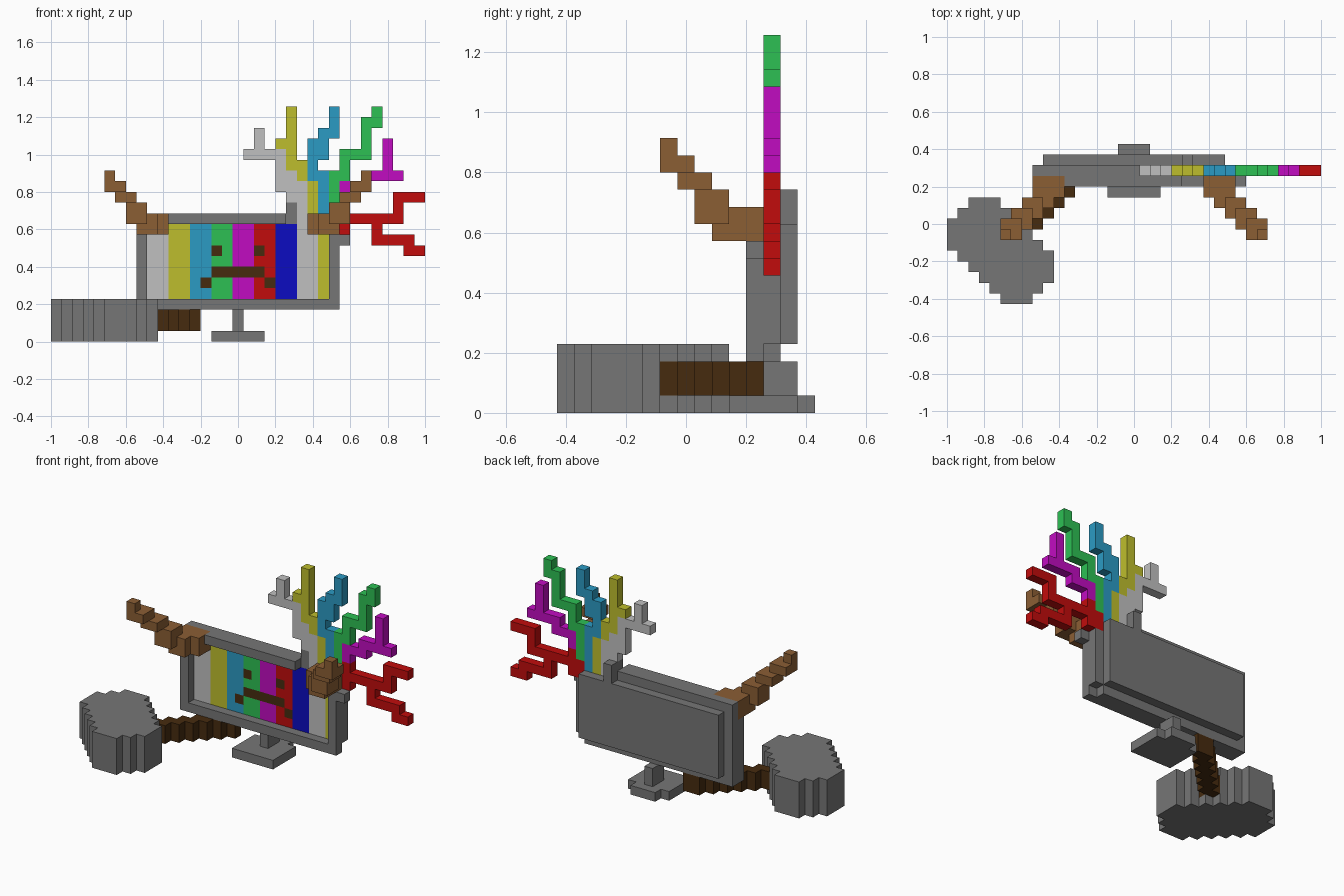
import bpy, bmesh
from mathutils import Vector

if "Cube" in bpy.data.objects:
    bpy.data.objects.remove(bpy.data.objects["Cube"], do_unlink=True)

U = 2 / 35                                  # block size
ORIGIN = Vector((-1, -7.5 * U, 0))


def srgb(c):
    c /= 255
    return c / 12.92 if c <= 0.04045 else ((c + 0.055) / 1.055) ** 2.4


COLOURS = {
    "grey": (118, 118, 118), "light_grey": (192, 192, 192),
    "yellow": (190, 190, 45), "sky_blue": (43, 155, 196),
    "green": (45, 192, 84), "magenta": (193, 12, 193),
    "red": (193, 12, 12), "deep_blue": (12, 12, 193),
    "brown": (139, 94, 52), "dark_brown": (70, 43, 15),
}
MATS = {}
for name, rgb in COLOURS.items():
    m = bpy.data.materials.new(name)
    m.use_nodes = True
    col = (*[srgb(c) for c in rgb], 1)
    m.diffuse_color = col
    bsdf = m.node_tree.nodes["Principled BSDF"]
    bsdf.inputs["Base Color"].default_value = col
    bsdf.inputs["Roughness"].default_value = 0.8
    MATS[name] = m

cells = {}                                  # block position -> (part, colour)


def fill(part, colour, *boxes):
    """Fill block ranges (x0, x1, y0, y1, z0, z1); later parts replace earlier ones."""
    for x0, x1, y0, y1, z0, z1 in boxes:
        for x in range(x0, x1):
            for y in range(y0, y1):
                for z in range(z0, z1):
                    cells[x, y, z] = (part, colour)


# Display housing: rear layer, back panel, front rim with a broken top corner
fill("housing", "grey",
     (8, 27, 12, 13, 3, 10), (8, 22, 12, 13, 10, 12), (9, 26, 13, 14, 4, 11),
     (8, 9, 11, 12, 3, 12), (8, 27, 11, 12, 3, 4), (26, 27, 11, 12, 3, 10),
     (8, 22, 11, 12, 11, 12), (27, 28, 11, 12, 9, 10), (22, 23, 12, 14, 11, 13))
del cells[26, 12, 3]

# Screen: colour bars two blocks wide
BARS = ["light_grey", "yellow", "sky_blue", "green", "magenta", "red",
        "deep_blue", "light_grey", "yellow"]
for n, colour in enumerate(BARS):
    x = 9 + 2 * n
    fill("screen", colour, (x, min(x + 2, 26), 12, 13, 4, 11))

# Face on the screen: eyes, mouth and mouth corners
fill("face", "dark_brown",
     (15, 16, 12, 13, 8, 9), (19, 20, 12, 13, 8, 9), (15, 20, 12, 13, 6, 7),
     (14, 15, 12, 13, 5, 6), (20, 21, 12, 13, 5, 6))

# Stand
fill("stand", "grey", (15, 20, 10, 14, 0, 1), (16, 19, 14, 15, 0, 1),
     (17, 18, 12, 14, 1, 3))

# Hammer head: rounded slab, one span per row; then its diagonal handle
SPANS = [(5, 8), (4, 9), (3, 10), (2, 10), (1, 10),
         (0, 9), (0, 8), (0, 7), (1, 6), (2, 5)]
for y, (a, b) in enumerate(SPANS):
    fill("hammer_head", "grey", (a, b, y, y + 1, 0, 4))
for x in range(7, 14):
    fill("hammer_handle", "dark_brown", (x, x + 1, x - 1, min(x + 1, 13), 1, 3))

# Branching streams bursting from the broken corner: (x0, x1, z0, z1)
STREAMS = {
    "light_grey": [(18, 22, 17, 18), (19, 20, 18, 20), (21, 22, 14, 17),
                   (22, 23, 13, 16), (23, 24, 11, 15)],
    "yellow": [(21, 22, 18, 19), (22, 23, 16, 22), (23, 24, 15, 17), (24, 25, 11, 15)],
    "sky_blue": [(26, 27, 19, 22), (25, 26, 17, 20), (24, 25, 15, 19), (25, 26, 11, 16)],
    "green": [(30, 31, 20, 22), (29, 30, 18, 21), (27, 30, 17, 18),
              (27, 28, 15, 17), (26, 27, 12, 16)],
    "magenta": [(31, 32, 16, 19), (29, 33, 15, 16), (27, 30, 14, 15), (27, 28, 13, 14)],
    "red": [(32, 35, 13, 14), (32, 33, 12, 13), (27, 33, 11, 12), (26, 28, 10, 12),
            (27, 28, 12, 13), (30, 31, 9, 11), (30, 34, 9, 10), (33, 35, 8, 9)],
}
for colour, boxes in STREAMS.items():
    fill(colour + "_stream", colour, *[(a, b, 12, 13, c, d) for a, b, c, d in boxes])

# Horns: stepped blocks rising forward and outward, mirrored
HORN = [(8, 11, 10, 12, 10, 12), (8, 10, 9, 11, 10, 12), (7, 9, 8, 10, 11, 13),
        (6, 8, 7, 9, 13, 14), (5, 7, 6, 8, 14, 15), (5, 6, 6, 7, 15, 16)]
fill("right_horn", "brown", *HORN)
fill("left_horn", "brown", *[(35 - b, 35 - a, *rest) for a, b, *rest in HORN])

# Build one mesh per part from the exposed block sides
SIDES = []
for axis in range(3):
    for s in (0, 1):
        ring = []
        for p, q in ((0, 0), (1, 0), (1, 1), (0, 1)):
            c = [0, 0, 0]
            c[axis], c[(axis + 1) % 3], c[(axis + 2) % 3] = s, p, q
            ring.append(tuple(c))
        step = [0, 0, 0]
        step[axis] = 2 * s - 1
        SIDES.append((step, ring if s else ring[::-1]))

for part in dict.fromkeys(p for p, _ in cells.values()):
    bm, verts = bmesh.new(), {}
    own = {pos: c for pos, (p, c) in cells.items() if p == part}
    slots = list(dict.fromkeys(own.values()))
    for pos, colour in own.items():
        for step, ring in SIDES:
            if tuple(a + b for a, b in zip(pos, step)) in cells:
                continue
            corners = []
            for c in ring:
                key = tuple(a + b for a, b in zip(pos, c))
                if key not in verts:
                    verts[key] = bm.verts.new(ORIGIN + Vector(key) * U)
                corners.append(verts[key])
            bm.faces.new(corners).material_index = slots.index(colour)
    mesh = bpy.data.meshes.new(part)
    bm.to_mesh(mesh)
    bm.free()
    for s in slots:
        mesh.materials.append(MATS[s])
    bpy.context.collection.objects.link(bpy.data.objects.new(part, mesh))
